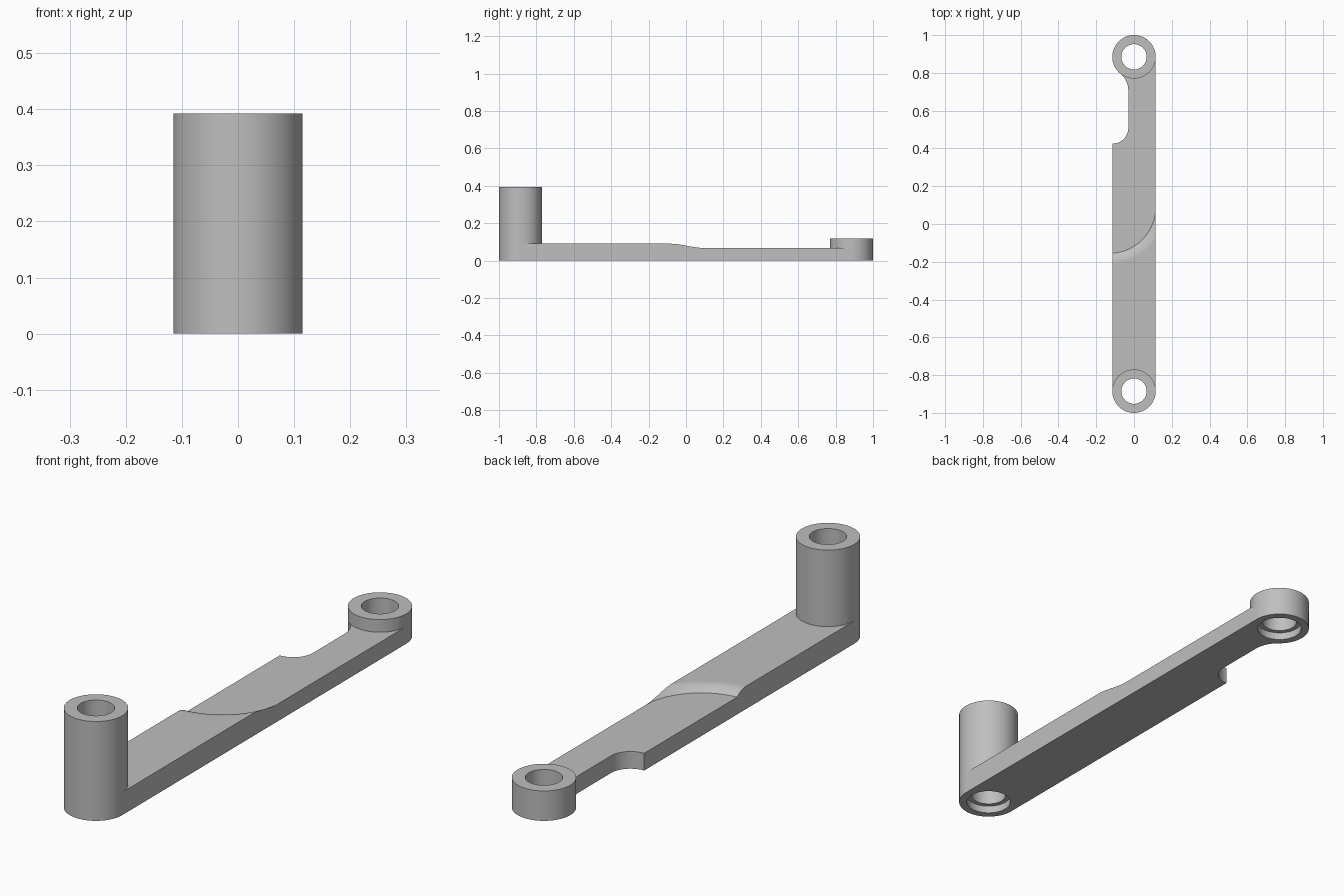
import bpy, bmesh
from math import cos, sin, radians, sqrt, tau
from mathutils import Vector

if "Cube" in bpy.data.objects:
    bpy.data.objects.remove(bpy.data.objects["Cube"], do_unlink=True)

R, BORE, COUNTERBORE = 0.115, 0.067, 0.085   # boss, hole and recess radii
END = 0.885                                  # distance of the hole centres
THICK, THIN = 0.09, 0.068                    # arm heights, front and back

grey = bpy.data.materials.new("light grey metal")
grey.use_nodes = True
colour = (0.52, 0.52, 0.52, 1)
grey.diffuse_color = colour
grey.node_tree.nodes["Principled BSDF"].inputs["Base Color"].default_value = colour


def finish(name, bm):
    bmesh.ops.remove_doubles(bm, verts=bm.verts, dist=1e-5)
    bmesh.ops.recalc_face_normals(bm, faces=bm.faces)
    mesh = bpy.data.meshes.new(name)
    bm.to_mesh(mesh)
    bm.free()
    obj = bpy.data.objects.new(name, mesh)
    bpy.context.collection.objects.link(obj)
    mesh.materials.append(grey)
    return obj


def revolve(name, profile, x, y, steps=96):
    """Spin a closed (radius, z) profile about a vertical axis."""
    bm = bmesh.new()
    vs = [bm.verts.new((x + r, y, z)) for r, z in profile]
    es = [bm.edges.new((vs[i - 1], vs[i])) for i in range(len(vs))]
    bmesh.ops.spin(bm, geom=vs + es, cent=(x, y, 0), axis=(0, 0, 1),
                   angle=tau, steps=steps, use_duplicate=False)
    bmesh.ops.dissolve_degenerate(bm, dist=1e-6, edges=bm.edges)
    return finish(name, bm)


def prism(name, outline, z0, z1):
    bm = bmesh.new()
    face = bm.faces.new([bm.verts.new((x, y, z0)) for x, y in outline])
    top = bmesh.ops.extrude_face_region(bm, geom=[face])["geom"]
    bmesh.ops.translate(bm, vec=(0, 0, z1 - z0),
                        verts=[v for v in top if isinstance(v, bmesh.types.BMVert)])
    return finish(name, bm)


def arc(x, y, r, a0, a1, n):
    angles = [radians(a0 + (a1 - a0) * i / n) for i in range(n + 1)]
    return [(x + r * cos(a), y + r * sin(a)) for a in angles]


def cut(obj, cutter):
    mod = obj.modifiers.new("cut", "BOOLEAN")
    mod.operation, mod.solver, mod.object = "DIFFERENCE", "EXACT", cutter
    bpy.context.view_layer.objects.active = obj
    bpy.ops.object.modifier_apply(modifier=mod.name)
    bpy.data.objects.remove(cutter, do_unlink=True)


def smooth(obj):
    bpy.ops.object.select_all(action="DESELECT")
    obj.select_set(True)
    bpy.context.view_layer.objects.active = obj
    bpy.ops.object.shade_smooth_by_angle(angle=radians(30))
    obj.modifiers.new("even shading", "WEIGHTED_NORMAL").keep_sharp = True


# Arm outline: round ends and a filleted notch on the right side
neck, notch_r = -0.03, 0.085
fillet_x = neck - R
fillet_y = END - sqrt((2 * R) ** 2 - fillet_x ** 2)
meet = Vector((fillet_x, fillet_y - END)) / 2       # tangent point on the boss
meet_deg = 180 + Vector((1, 0)).angle(-meet) * 57.29578
outline = arc(0, -END, R, 180, 360, 48)
outline += arc(0, END, R, 0, meet_deg, 60)
outline += arc(fillet_x, fillet_y, R, meet_deg - 180, 0, 16)
outline += arc(-R, 0.51, notch_r, 0, -90, 24)
arm = prism("arm", outline, 0, THICK)

# Lowered back half, ending in a rounded step swept around a pivot
px, py, r_low, r_high = -0.13, 0.09, 0.245, 0.30
drop, width = THICK - THIN, r_high - r_low
curve_r = (width ** 2 + drop ** 2) / (2 * drop)
step = [(r_high - d, THICK - curve_r + sqrt(curve_r ** 2 - d ** 2))
        for d in [width * i / 10 for i in range(11)]]
cut(arm, revolve("step_cutter", [(0, THIN)] + step[::-1] + [(r_high, 0.2), (0, 0.2)], px, py))
cut(arm, prism("back_cutter", [(-0.3, py), (0.3, py), (0.3, 1.2), (-0.3, 1.2)], THIN, 0.2))

# Holes through both ends, recessed from below
for y in (-END, END):
    hole = [(0, -0.05), (COUNTERBORE, -0.05), (COUNTERBORE, 0.03),
            (BORE, 0.03), (BORE, 0.3), (0, 0.3)]
    cut(arm, revolve("hole_cutter", hole, 0, y))
smooth(arm)

# Hollow post at the front and short boss at the back
for name, y, base, top in (("front_post", -END, THICK, 0.392),
                           ("back_boss", END, THIN, 0.118)):
    smooth(revolve(name, [(BORE, base), (R, base), (R, top), (BORE, top)], 0, y))
